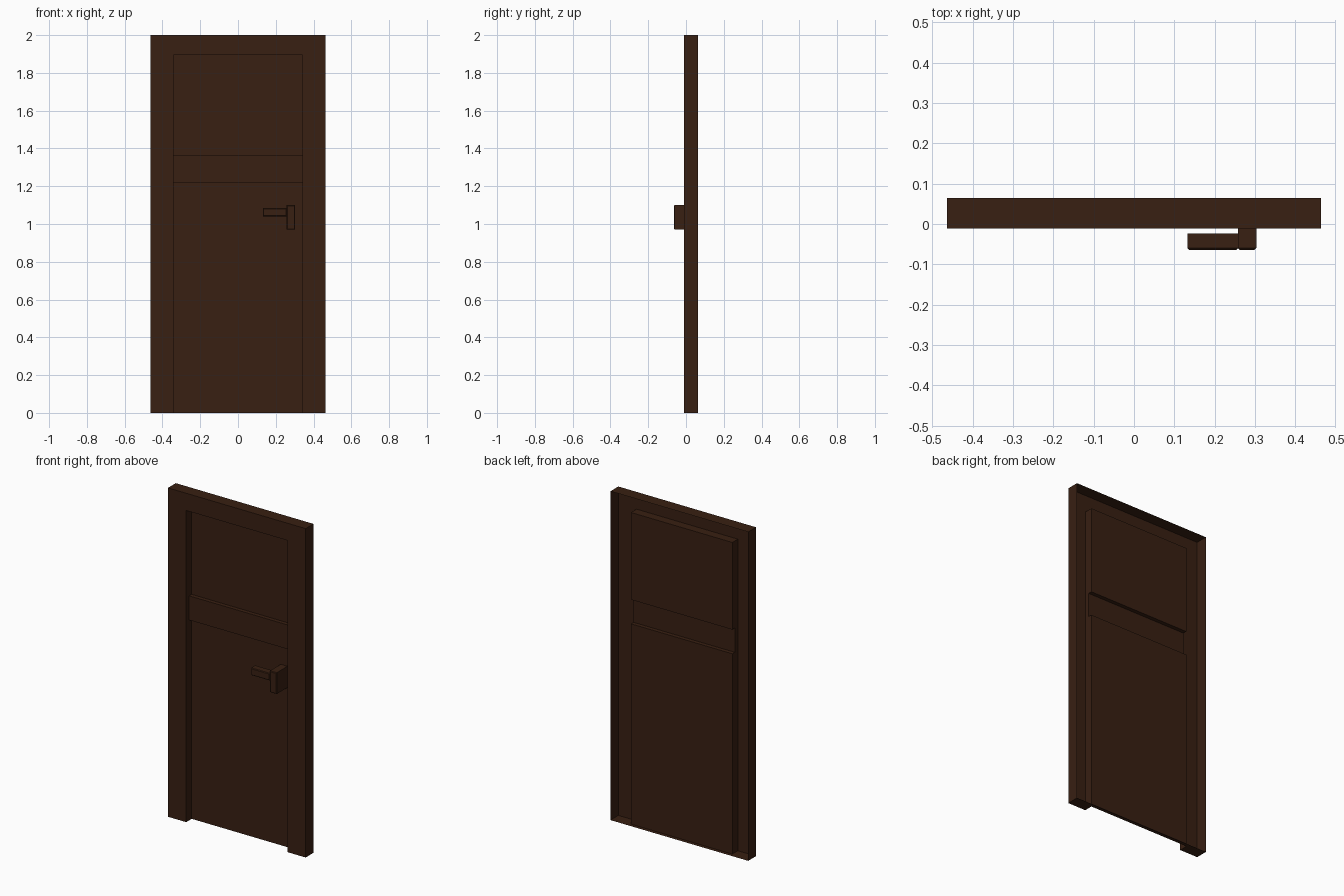
import bpy, bmesh

if "Cube" in bpy.data.objects:
    bpy.data.objects.remove(bpy.data.objects["Cube"])

BACK = 0.064      # rear rim of the hollow pressed door
FRONT = -0.011    # frame face
PANEL = 0.042     # recessed panels
RAIL = 0.018      # middle rail

wood = bpy.data.materials.new("dark_brown")
wood.diffuse_color = (0.04, 0.014, 0.006, 1)
wood.use_nodes = True
wood.node_tree.nodes["Principled BSDF"].inputs["Base Color"].default_value = wood.diffuse_color


def finish(bm, name):
    mesh = bpy.data.meshes.new(name)
    bm.to_mesh(mesh)
    bm.free()
    mesh.materials.append(wood)
    obj = bpy.data.objects.new(name, mesh)
    bpy.context.collection.objects.link(obj)
    return obj


def box(name, x, y, z, bevel=0.004):
    """Box between the given ranges, with its front edges chamfered."""
    bm = bmesh.new()
    bmesh.ops.create_cube(bm, size=1)
    for v in bm.verts:
        v.co = [r[0] if c < 0 else r[1] for c, r in zip(v.co, (x, y, z))]
    edges = [e for e in bm.edges if all(abs(v.co.y - y[0]) < 1e-5 for v in e.verts)]
    bmesh.ops.bevel(bm, geom=edges, offset=bevel, segments=1, affect='EDGES')
    return finish(bm, name)


# Door leaf: a stepped sheet, open at the back, with walls between depths
xs = [-0.463, -0.341, 0.341, 0.463]
zs = [0, 1.218, 1.365, 1.895, 2]
middle = [PANEL, RAIL, PANEL, FRONT]


def depth(i, k):
    if not (0 <= i < 3 and 0 <= k < 4):
        return BACK
    return middle[k] if i == 1 else FRONT


bm = bmesh.new()


def quad(*pts):
    bm.faces.new([bm.verts.new(p) for p in pts])


for i in range(3):
    for k in range(4):
        d = depth(i, k)
        x0, x1, z0, z1 = xs[i], xs[i + 1], zs[k], zs[k + 1]
        quad((x0, d, z0), (x1, d, z0), (x1, d, z1), (x0, d, z1))
# upright walls
for i in range(4):
    for k in range(4):
        a, b = depth(i - 1, k), depth(i, k)
        if a != b:
            quad((xs[i], a, zs[k]), (xs[i], b, zs[k]),
                 (xs[i], b, zs[k + 1]), (xs[i], a, zs[k + 1]))
# level walls
for k in range(5):
    for i in range(3):
        a, b = depth(i, k - 1), depth(i, k)
        if a != b:
            quad((xs[i], a, zs[k]), (xs[i + 1], a, zs[k]),
                 (xs[i + 1], b, zs[k]), (xs[i], b, zs[k]))
bmesh.ops.remove_doubles(bm, verts=bm.verts[:], dist=1e-5)
finish(bm, "door_leaf")

# Handle
box("handle_plate", (0.258, 0.303), (-0.064, PANEL), (0.97, 1.10))
box("handle_lever", (0.132, 0.258), (-0.064, -0.023), (1.04, 1.084))
